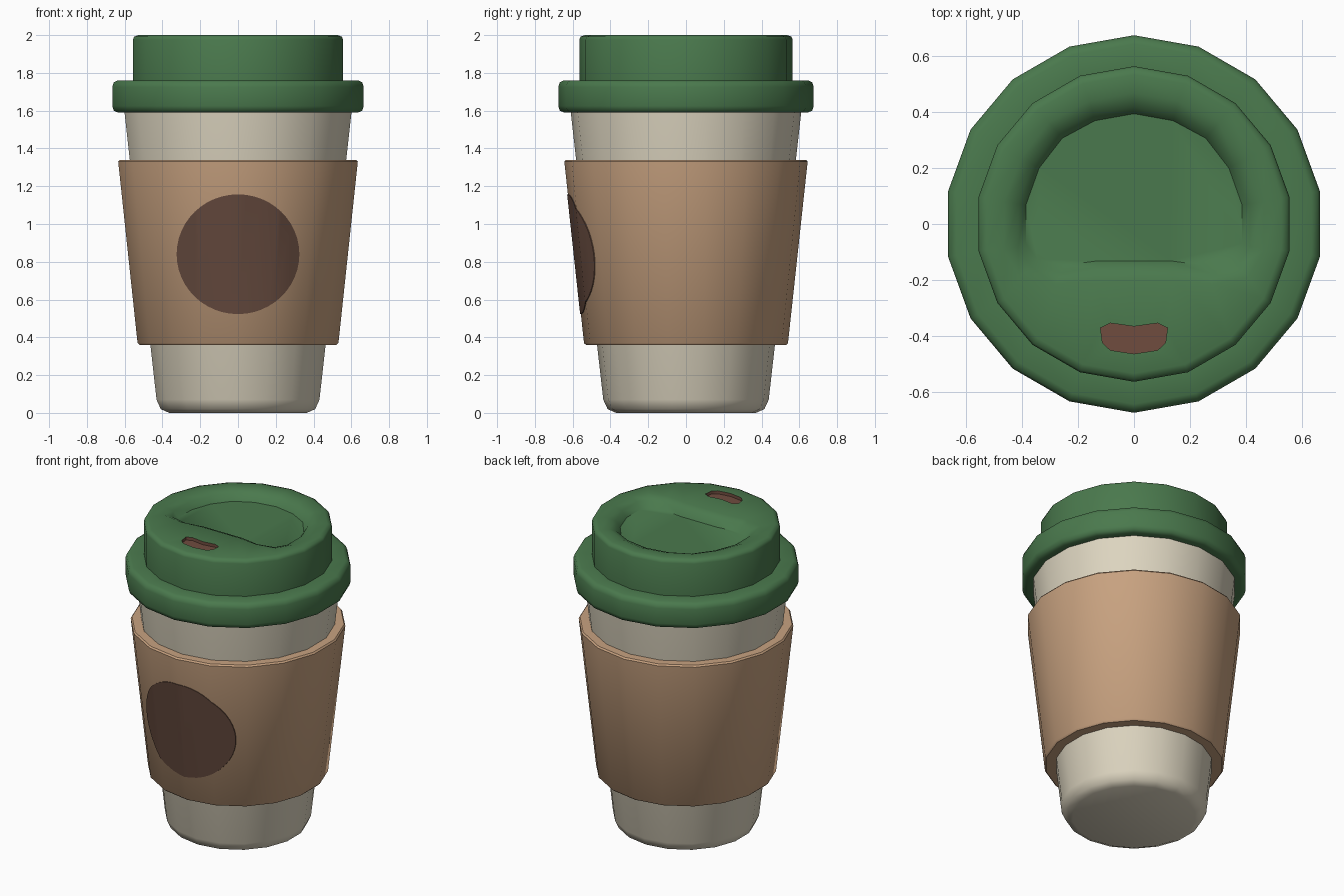
import bpy, bmesh, math

if "Cube" in bpy.data.objects:
    bpy.data.objects.remove(bpy.data.objects["Cube"])

N = 18  # sides of every round part, with a corner facing the front


def material(name, srgb):
    m = bpy.data.materials.new(name)
    m.diffuse_color = [(c / 255 / 12.92 if c < 11 else ((c / 255 + 0.055) / 1.055) ** 2.4)
                       for c in srgb] + [1.0]
    m.use_nodes = True
    m.node_tree.nodes["Principled BSDF"].inputs["Base Color"].default_value = m.diffuse_color
    return m


GREEN = material("lid green", (74, 121, 77))
CREAM = material("cup cream", (221, 213, 192))
TAN = material("sleeve tan", (200, 162, 128))
BROWN = material("badge brown", (100, 73, 61))
RED_BROWN = material("sip hole brown", (112, 76, 63))


def circle(r, z):
    return [(r * math.sin(2 * math.pi * i / N), r * math.cos(2 * math.pi * i / N), z)
            for i in range(N)]


def mirrored(half, z):
    # half outline runs from the back (+y) clockwise to the front (-y)
    pts = half + [(-x, y) for x, y in half[-2:0:-1]]
    return [(x, y, z) for x, y in pts]


def loft(name, rings, mats, closed=False):
    bm = bmesh.new()
    vs = [[bm.verts.new(p) for p in ring] for ring in rings]
    n = len(rings[0])
    pairs = list(zip(vs, vs[1:])) + ([(vs[-1], vs[0])] if closed else [])
    for a, b in pairs:
        for i in range(n):
            j = (i + 1) % n
            bm.faces.new((a[i], a[j], b[j], b[i]))
    if not closed:
        bm.faces.new(vs[0])
        bm.faces.new(vs[-1])
    bmesh.ops.recalc_face_normals(bm, faces=bm.faces)
    me = bpy.data.meshes.new(name)
    bm.to_mesh(me)
    bm.free()
    ob = bpy.data.objects.new(name, me)
    bpy.context.collection.objects.link(ob)
    for m in mats:
        me.materials.append(m)
    return ob


def boolean(ob, cutter, op):
    mod = ob.modifiers.new("cut", 'BOOLEAN')
    mod.operation, mod.solver, mod.object = op, 'EXACT', cutter
    bpy.context.view_layer.objects.active = ob
    bpy.ops.object.modifier_apply(modifier=mod.name)
    bpy.data.objects.remove(cutter)


def smooth(ob, angle):
    bpy.ops.object.select_all(action='DESELECT')
    ob.select_set(True)
    bpy.context.view_layer.objects.active = ob
    bpy.ops.object.shade_smooth_by_angle(angle=math.radians(angle))


# cup
cup = loft("cup", [circle(r, z) for r, z in
                   [(.37, 0), (.415, .02), (.438, .07), (.61, 1.59), (.612, 1.61)]], [CREAM])
smooth(cup, 60)

# cardboard sleeve: a tapered ring with slightly softened outer edges
sleeve = loft("sleeve", [circle(r, z) for r, z in
                         [(.465, .36), (.53, .36), (.54, .37), (.644, 1.33),
                          (.636, 1.34), (.575, 1.34)]], [TAN], closed=True)
smooth(sleeve, 40)


# round badge: thin shell just outside the sleeve, trimmed by a cylinder
def sleeve_r(z):
    return .54 + (z - .37) * .104 / .96


badge = loft("badge", [circle(sleeve_r(z) + d, z) for z, d in
                       [(.45, -.003), (.45, .004), (1.25, .004), (1.25, -.003)]],
             [BROWN], closed=True)
disc = [(.325 * math.cos(2 * math.pi * i / 48), .84 + .317 * math.sin(2 * math.pi * i / 48))
        for i in range(48)]
cutter = loft("badge_cutter", [[(x, y, z) for x, z in disc] for y in (-1, -.2)], [BROWN])
boolean(badge, cutter, 'INTERSECT')
smooth(badge, 40)

# lid: flange, raised top and a D-shaped recess
recess_top = [(0, .47), (.16, .44), (.305, .365), (.405, .235), (.465, .08),
              (.465, -.095), (.41, -.19), (.28, -.215), (.14, -.2), (0, -.2)]
recess_mid = [(0, .42), (.147, .395), (.275, .33), (.362, .213), (.415, .073),
              (.415, -.08), (.372, -.15), (.265, -.175), (.135, -.155), (0, -.155)]
recess_floor = [(0, .395), (.14, .37), (.257, .307), (.34, .2), (.387, .068),
                (.387, -.07), (.345, -.127), (.25, -.148), (.13, -.132), (0, -.132)]
lid_profile = [(.58, 1.59), (.645, 1.59), (.668, 1.6), (.676, 1.625), (.676, 1.725),
               (.668, 1.75), (.645, 1.761), (.565, 1.761), (.565, 1.975),
               (.558, 1.992), (.535, 2.0)]
lid = loft("lid", [circle(r, z) for r, z in lid_profile] +
           [mirrored(recess_top, 2.0), mirrored(recess_mid, 1.98),
            mirrored(recess_floor, 1.94)], [GREEN, RED_BROWN])

# sip hole cut into the lid, taking the second colour
hole = [(0, -.367), (.085, -.355), (.12, -.372), (.113, -.425), (.085, -.452), (0, -.465)]
cutter = loft("hole_cutter", [mirrored(hole, z) for z in (1.98, 2.1)], [GREEN, RED_BROWN])
for p in cutter.data.polygons:
    p.material_index = 1
boolean(lid, cutter, 'DIFFERENCE')
smooth(lid, 55)
